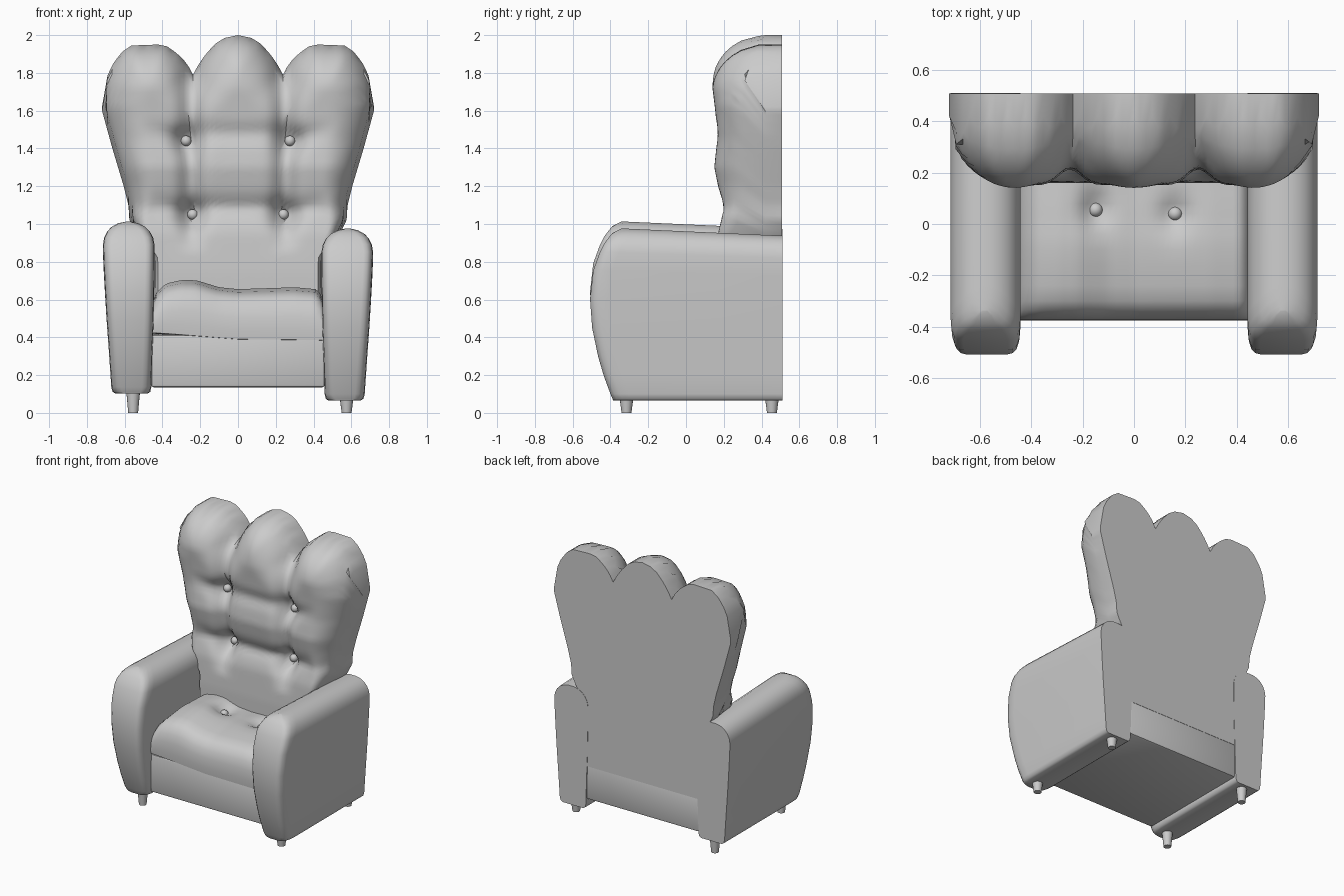
import bpy, bmesh, math

if "Cube" in bpy.data.objects:
    bpy.data.objects.remove(bpy.data.objects["Cube"])


def interp(pts, v):
    if v <= pts[0][0]:
        return pts[0][1]
    for (a, fa), (b, fb) in zip(pts, pts[1:]):
        if v <= b:
            return fa + (fb - fa) * (v - a) / (b - a)
    return pts[-1][1]


def gauss(d, s):
    return math.exp(-(d / s) ** 2)


def finish(bm, name, angle=40):
    bmesh.ops.recalc_face_normals(bm, faces=bm.faces)
    me = bpy.data.meshes.new(name)
    bm.to_mesh(me)
    bm.free()
    ob = bpy.data.objects.new(name, me)
    bpy.context.collection.objects.link(ob)
    bpy.ops.object.select_all(action='DESELECT')
    ob.select_set(True)
    bpy.context.view_layer.objects.active = ob
    bpy.ops.object.shade_smooth_by_angle(angle=math.radians(angle))
    return ob


def grid_faces(bm, rows, closed=False):
    for r0, r1 in zip(rows, rows[1:]):
        n = len(r0)
        for i in range(n if closed else n - 1):
            j = (i + 1) % n
            bm.faces.new((r0[i], r0[j], r1[j], r1[i]))


# Backrest: scalloped outline, puffed front with tufting, flat rear
TOP = [(0, 2.0), (.1, 1.985), (.17, 1.955), (.24, 1.9), (.29, 1.85), (.333, 1.79),
       (.38, 1.85), (.45, 1.9), (.53, 1.94), (.6, 1.95), (.8, 1.945), (.87, 1.91),
       (.93, 1.85), (.97, 1.78), (1, 1.62)]
WIDTH = [(.38, .45), (.82, .455), (.95, .54), (1.02, .575), (1.1, .58), (1.2, .605),
         (1.4, .665), (1.6, .72), (1.7, .72), (1.95, .705)]
FRONT = [(.4, .16), (.75, .16), (.95, .17), (1.08, .2), (1.2, .17), (1.3, .15),
         (1.45, .165), (1.6, .155), (1.72, .14), (2, .15)]
BUTTONS = [(.275, 1.44), (.24, 1.05)]
Z0, NX, NZ = .38, 60, 56


def back_xz(t, v):
    z = Z0 + (interp(TOP, abs(t)) - Z0) * v
    return t * interp(WIDTH, z), z


ts = [-1 + 2 * i / NX for i in range(NX + 1)]
vs = [j / NZ for j in range(NZ + 1)]
outline = ([back_xz(1, v) for v in vs] + [back_xz(-1, v) for v in vs]
           + [back_xz(-1 + i / 100, 1) for i in range(201)])


def back_y(x, z):
    d = min(math.hypot(x - a, z - b) for a, b in outline)
    r = interp([(.9, .03), (1.2, .16), (1.6, .24)], z)
    puff = math.sqrt(max(0, 1 - (1 - min(d / r, 1)) ** 2))
    ax = abs(x)
    y = interp(FRONT, z)
    y += .06 * gauss(ax - .25, .06) * interp([(.85, 0), (1.05, 1)], z)
    for bx, bz in BUTTONS:
        y += .055 * gauss(math.hypot(ax - bx, z - bz), .07)
        if ax > bx:
            y += .03 * gauss(z - bz - .3 * (ax - bx), .05) * interp([(bx, 1), (bx + .25, 0)], ax)
        else:
            y += .02 * gauss(z - bz - .04, .05)
    return .42 - (.42 - y) * puff


bm = bmesh.new()
rows = []
for v in vs:
    pts = [back_xz(t, v) for t in ts]
    rows.append([bm.verts.new((x, back_y(x, z), z)) for x, z in pts])
grid_faces(bm, rows)
rim = [e for e in bm.edges if e.is_boundary]
ext = bmesh.ops.extrude_edge_only(bm, edges=rim)['geom']
for g in ext:
    if isinstance(g, bmesh.types.BMVert):
        g.co.y = .508
bmesh.ops.contextual_create(bm, geom=[g for g in ext if isinstance(g, bmesh.types.BMEdge) and g.is_boundary])
finish(bm, "backrest")

# Seat cushion: front-to-back profile swept across x, with a lopsided crown
PROFILE = [(-.34, 0), (-.372, .02), (-.376, .2), (-.373, .45), (-.36, .65), (-.335, .8), (-.3, .89),
           (-.24, .94), (-.16, .975), (-.1, 1), (-.04, 1), (0, .99), (.04, .985), (.08, .98),
           (.12, .97), (.17, .96), (.25, .95), (.25, 0)]
CROWN = [(-.455, .58), (-.43, .64), (-.38, .685), (-.3, .703), (-.22, .702), (-.1, .665), (0, .655),
         (.3, .665), (.41, .655), (.44, .63), (.455, .59)]
SEAT_BUTTONS = [(-.15, .055), (.16, .04)]


def seat_z(x, y, f):
    low = interp([(-.45, .42), (0, .385), (.45, .38)], x)
    z = low + (interp(CROWN, x) - low) * f
    if f > .9:
        z -= sum(.045 * gauss(math.hypot(x - a, y - b), .06) for a, b in SEAT_BUTTONS)
    return z


bm = bmesh.new()
rows = []
for i in range(41):
    x = -.455 + .91 * i / 40
    rows.append([bm.verts.new((x, y, seat_z(x, y, f))) for y, f in PROFILE])
grid_faces(bm, rows, closed=True)
bm.faces.new(rows[0])
bm.faces.new(rows[-1])
finish(bm, "seat_cushion", 50)

# Base box under the seat
bm = bmesh.new()
bmesh.ops.create_cube(bm, size=1)
for v in bm.verts:
    v.co = (v.co.x * .92, .0695 + v.co.y * .873, .275 + v.co.z * .28)
bmesh.ops.bevel(bm, geom=bm.edges[:], offset=.015, segments=2, affect='EDGES', profile=.5)
finish(bm, "seat_base")

# Arms: tapered rounded section pulled to a bulging front
SECTION = [(.065, .085), (.075, .1), (.1, .106), (.2, .111), (.3, .116), (.45, .124), (.6, .13), (.75, .135),
           (.85, .137), (.89, .13), (.925, .113), (.95, .09), (.968, .06), (.977, .025)]
BULGE = [(.065, -.385), (.1, -.4), (.25, -.455), (.45, -.497), (.6, -.508), (.7, -.503), (.8, -.48),
         (.9, -.43), (.95, -.39), (.977, -.34)]
RINGS = [(.1, 0), (.05, .004), (.02, .014), (.005, .03), (0, .05)]


def arm(name, side, lift):
    bm = bmesh.new()
    rings = []
    for off, inset in [(None, 0)] + RINGS:
        right, left = [], []
        for z, w in SECTION:
            y = .51 if off is None else interp(BULGE, z) + off
            drop = .045 * (y + .35) * max(0, (z - .4) / .57)
            w2 = max(w - inset, w * .4)
            c = .563 + .018 * z
            zz = z + lift - drop
            right.append(bm.verts.new((side * (c + w2), y, zz)))
            left.append(bm.verts.new((side * (c - w2), y, zz)))
        rings.append(right + left[::-1])
    grid_faces(bm, rings, closed=True)
    n = len(SECTION)
    for ring in (rings[0], rings[-1]):
        for i in range(n - 1):
            bm.faces.new((ring[i], ring[i + 1], ring[2 * n - 2 - i], ring[2 * n - 1 - i]))
    finish(bm, name, 45)


arm("right_arm", 1, 0)
arm("left_arm", -1, .037)

# Tapered legs
for label, x, top in (("left", -.555, .13), ("right", .575, .09)):
    for place, y in (("front", -.315), ("back", .455)):
        bm = bmesh.new()
        bmesh.ops.create_cone(bm, cap_ends=True, segments=16, radius1=.026, radius2=.038, depth=top)
        bmesh.ops.translate(bm, verts=bm.verts, vec=(x, y, top / 2))
        finish(bm, f"{place}_{label}_leg")


# Tuft buttons on the backrest and seat
def button(name, loc):
    bm = bmesh.new()
    bmesh.ops.create_uvsphere(bm, u_segments=16, v_segments=10, radius=.028)
    bmesh.ops.translate(bm, verts=bm.verts, vec=loc)
    finish(bm, name)


for bx, bz in BUTTONS:
    for s in (-1, 1):
        button("back_button", (s * bx, back_y(s * bx, bz) - .008, bz))
for sx, sy in SEAT_BUTTONS:
    button("seat_button", (sx, sy, seat_z(sx, sy, .985)))
